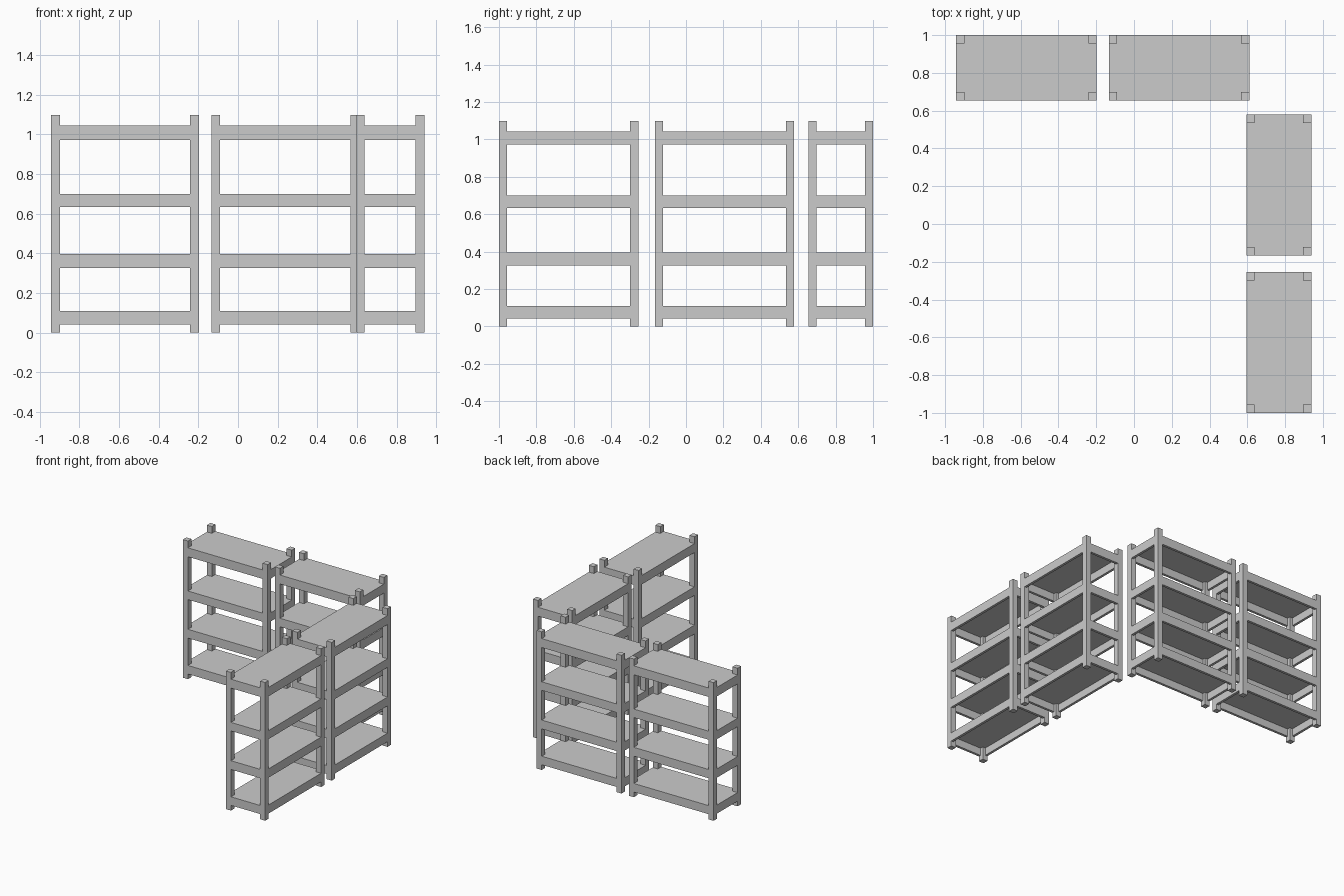
import bpy, bmesh

if "Cube" in bpy.data.objects:
    bpy.data.objects.remove(bpy.data.objects["Cube"])

L, D, H = 0.745, 0.345, 1.097        # unit length, depth, height
POST, RAIL, BOARD = 0.044, 0.02, 0.008
LEVELS = [(0.041, 0.109), (0.326, 0.396), (0.632, 0.700), (0.972, 1.043)]


def mesh_object(name, bm, origin):
    mesh = bpy.data.meshes.new(name)
    bm.to_mesh(mesh)
    bm.free()
    obj = bpy.data.objects.new(name, mesh)
    obj.location = origin
    bpy.context.collection.objects.link(obj)


def add_box(bm, x0, x1, y0, y1, z0, z1):
    verts = bmesh.ops.create_cube(bm, size=1)["verts"]
    bmesh.ops.scale(bm, verts=verts, vec=(x1 - x0, y1 - y0, z1 - z0))
    bmesh.ops.translate(bm, verts=verts, vec=((x0 + x1) / 2, (y0 + y1) / 2, (z0 + z1) / 2))


def shelf_unit(name, x, y, w, d):
    origin = (x, y, 0)
    a, b = w / 2, d / 2
    ia, ib = a - POST, b - POST

    # Four corner posts
    bm = bmesh.new()
    for x0 in (-a, ia):
        for y0 in (-b, ib):
            add_box(bm, x0, x0 + POST, y0, y0 + POST, 0, H)
    mesh_object(name + "_posts", bm, origin)

    for i, (z0, z1) in enumerate(LEVELS, 1):
        # Rails flush with the outer faces of the posts
        bm = bmesh.new()
        for y0 in (-b, b - RAIL):
            add_box(bm, -ia, ia, y0, y0 + RAIL, z0, z1 - BOARD)
        for x0 in (-a, a - RAIL):
            add_box(bm, x0, x0 + RAIL, -ib, ib, z0, z1 - BOARD)
        mesh_object(f"{name}_rails_{i}", bm, origin)

        # Thin board notched around the posts
        bm = bmesh.new()
        outline = [(-ia, -b), (ia, -b), (ia, -ib), (a, -ib), (a, ib), (ia, ib),
                   (ia, b), (-ia, b), (-ia, ib), (-a, ib), (-a, -ib), (-ia, -ib)]
        face = bm.faces.new([bm.verts.new((px, py, z1 - BOARD)) for px, py in outline])
        top = bmesh.ops.extrude_face_region(bm, geom=[face])["geom"]
        bmesh.ops.translate(bm, verts=[v for v in top if isinstance(v, bmesh.types.BMVert)],
                            vec=(0, 0, BOARD))
        bmesh.ops.recalc_face_normals(bm, faces=bm.faces)
        mesh_object(f"{name}_board_{i}", bm, origin)


# Two units along the back, two along the right side
shelf_unit("back_left_unit", -0.570, 0.8275, L, D)
shelf_unit("back_right_unit", 0.239, 0.8275, L, D)
shelf_unit("side_rear_unit", 0.767, 0.206, D, L)
shelf_unit("side_front_unit", 0.767, -0.6275, D, L)
